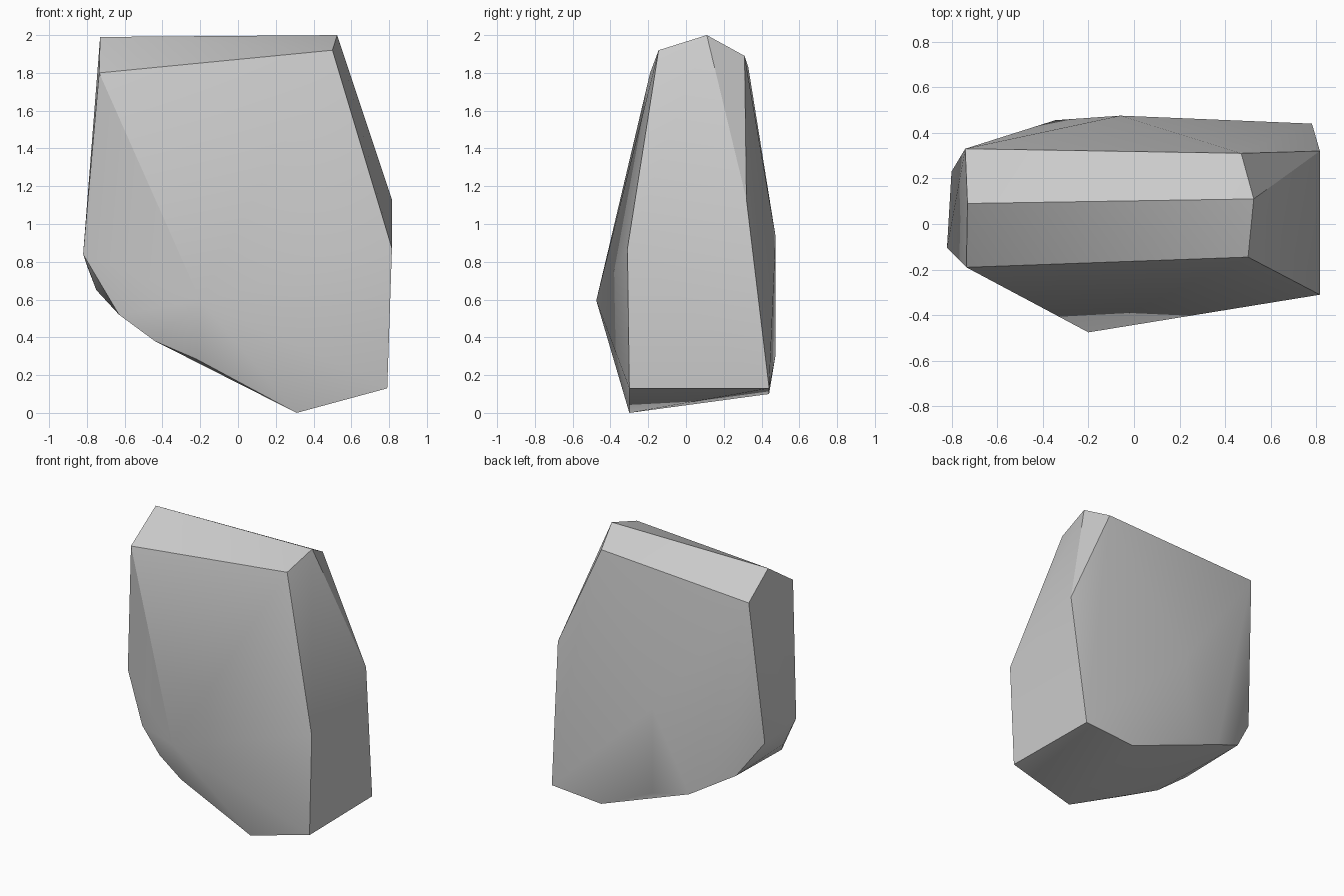
import bpy
import bmesh
import math

# Remove the default cube only
default_cube = bpy.data.objects.get("Cube")
if default_cube:
    bpy.data.objects.remove(default_cube, do_unlink=True)


def flat_material(name, colour):
    material = bpy.data.materials.new(name)
    material.use_nodes = True
    material.diffuse_color = colour
    shader = next(n for n in material.node_tree.nodes if n.type == "BSDF_PRINCIPLED")
    shader.inputs["Base Color"].default_value = colour
    return material


def hull_object(name, corner_groups, material):
    """Wrap the chipped corners of a stone in a closed convex skin."""
    bm = bmesh.new()
    for group in corner_groups:
        for corner in group:
            bm.verts.new(corner)
    hull = bmesh.ops.convex_hull(bm, input=bm.verts)
    loose = {g for g in hull["geom_interior"] + hull["geom_unused"]
             if isinstance(g, bmesh.types.BMVert)}
    bmesh.ops.delete(bm, geom=list(loose), context="VERTS")
    bmesh.ops.recalc_face_normals(bm, faces=bm.faces)
    mesh = bpy.data.meshes.new(name)
    bm.to_mesh(mesh)
    bm.free()
    mesh.materials.append(material)
    stone = bpy.data.objects.new(name, mesh)
    bpy.context.collection.objects.link(stone)
    return stone


# Ridge along the top
crown = [(-.73, .09, 1.99), (.525, .11, 2)]

# Bevelled edges either side of the ridge
front_shoulder = [(-.735, -.19, 1.8), (.5, -.145, 1.92)]
back_shoulder = [(-.74, .33, 1.83), (.47, .31, 1.89)]

# Bulge of the front face and swell of the back face
front_bulge = [(-.2, -.475, .595)]
back_swell = [(-.06, .475, .93), (-.06, .475, .31), (-.345, .455, .37)]

# Upright end face
left_end = [(.815, -.31, .87), (.79, -.3, .13),
            (.815, .32, 1.13), (.78, .44, .13)]

# Worn, stepped end on the other side
right_end = [(-.82, -.105, .84), (-.8, .23, .78), (-.75, -.055, .65),
             (-.63, -.21, .52), (-.63, .32, .53)]

# Sloping underside
underside = [(-.44, -.28, .38), (-.22, -.345, .285),
             (.31, -.3, 0), (.38, .44, .1)]

stone_grey = flat_material("stone grey", (.6, .6, .6, 1))
boulder = hull_object(
    "boulder",
    [crown, front_shoulder, back_shoulder, front_bulge, back_swell,
     left_end, right_end, underside],
    stone_grey)

# Soften shallow facets while keeping the chipped edges crisp
bpy.ops.object.select_all(action="DESELECT")
boulder.select_set(True)
bpy.context.view_layer.objects.active = boulder
bpy.ops.object.shade_smooth_by_angle(angle=math.radians(30))
